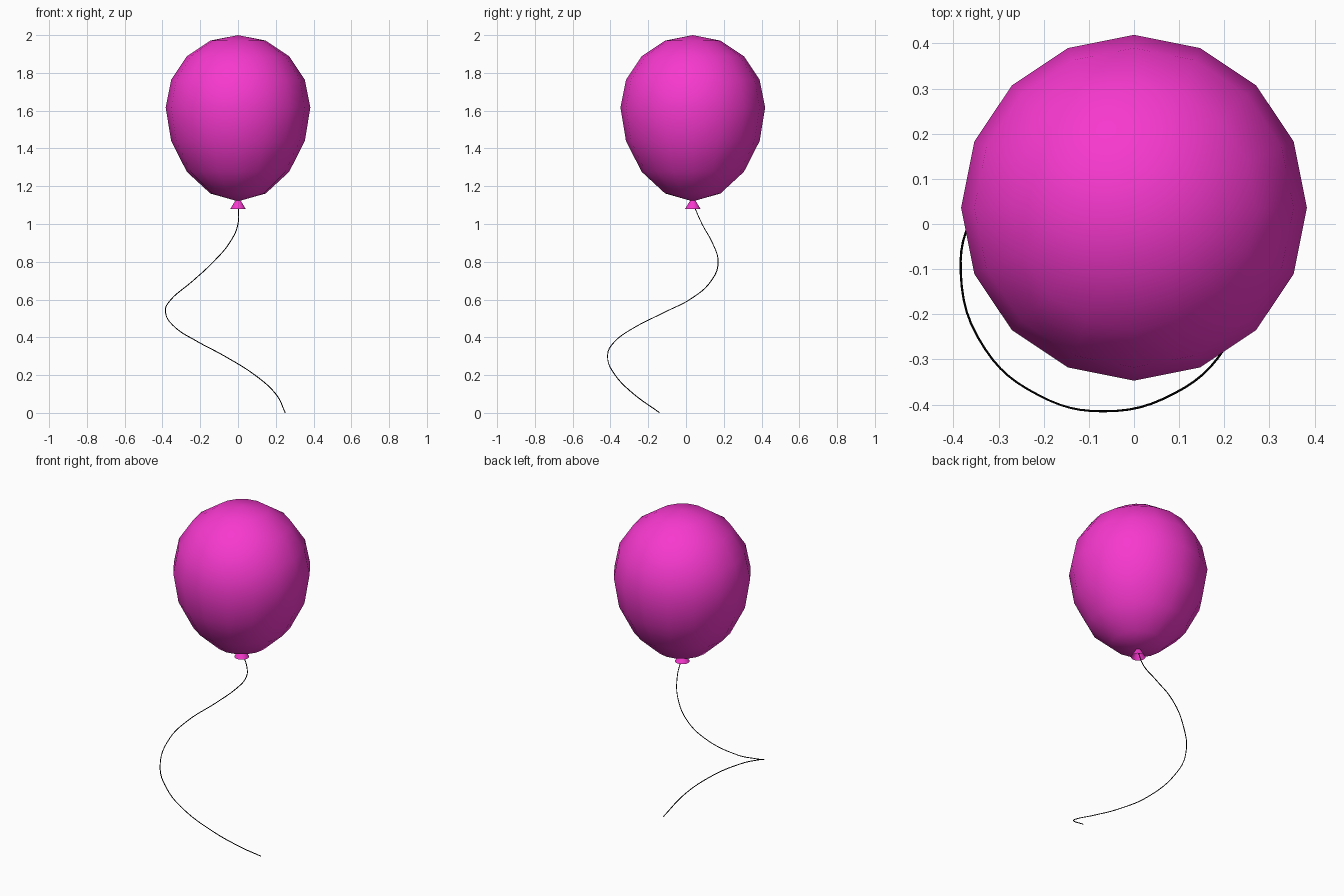
import bpy, math

if "Cube" in bpy.data.objects:
    bpy.data.objects.remove(bpy.data.objects["Cube"])

CENTRE_Y = 0.036
SIDES = 16


def material(name, rgb):
    m = bpy.data.materials.new(name)
    m.diffuse_color = (*rgb, 1)
    m.use_nodes = True
    m.node_tree.nodes["Principled BSDF"].inputs["Base Color"].default_value = m.diffuse_color
    return m


pink = material("pink rubber", (0.93, 0.04, 0.62))
black = material("black string", (0.0, 0.0, 0.0))

# Balloon: sphere with the lower half stretched downwards
bpy.ops.mesh.primitive_uv_sphere_add(segments=SIDES, ring_count=8, radius=0.383,
                                     location=(0, CENTRE_Y, 1.617))
balloon = bpy.context.object
balloon.name = "balloon"
for v in balloon.data.vertices:
    if v.co.z < -0.001:
        t = -v.co.z / 0.383
        v.co.z = -(0.445 * t + 0.052 * t * t)
balloon.data.materials.append(pink)
bpy.ops.object.shade_smooth()

# Neck: small open flare under the balloon
bpy.ops.mesh.primitive_cone_add(vertices=SIDES, radius1=0.041, radius2=0.004,
                                depth=0.06, end_fill_type='NOTHING',
                                location=(0, CENTRE_Y, 1.11))
neck = bpy.context.object
neck.name = "neck"
neck.data.materials.append(pink)
bpy.ops.object.shade_smooth()

# String: thin tube along a loose spiral
path = [(0, 0.036, 1.11), (0, 0.085, 1.0), (-0.045, 0.14, 0.9),
        (-0.13, 0.17, 0.8), (-0.238, 0.134, 0.7), (-0.355, 0.02, 0.6),
        (-0.384, -0.105, 0.537), (-0.33, -0.277, 0.45), (-0.21, -0.38, 0.375),
        (-0.07, -0.415, 0.3), (0.09, -0.375, 0.2), (0.2, -0.277, 0.1),
        (0.25, -0.14, 0.001)]
curve = bpy.data.curves.new("string", 'CURVE')
curve.dimensions = '3D'
curve.bevel_depth = 0.0025
curve.bevel_resolution = 1
curve.resolution_u = 6
curve.use_fill_caps = True
spline = curve.splines.new('BEZIER')
spline.bezier_points.add(len(path) - 1)
for p, co in zip(spline.bezier_points, path):
    p.co = co
    p.handle_left_type = p.handle_right_type = 'AUTO'
curve.materials.append(black)
bpy.context.collection.objects.link(bpy.data.objects.new("string", curve))
